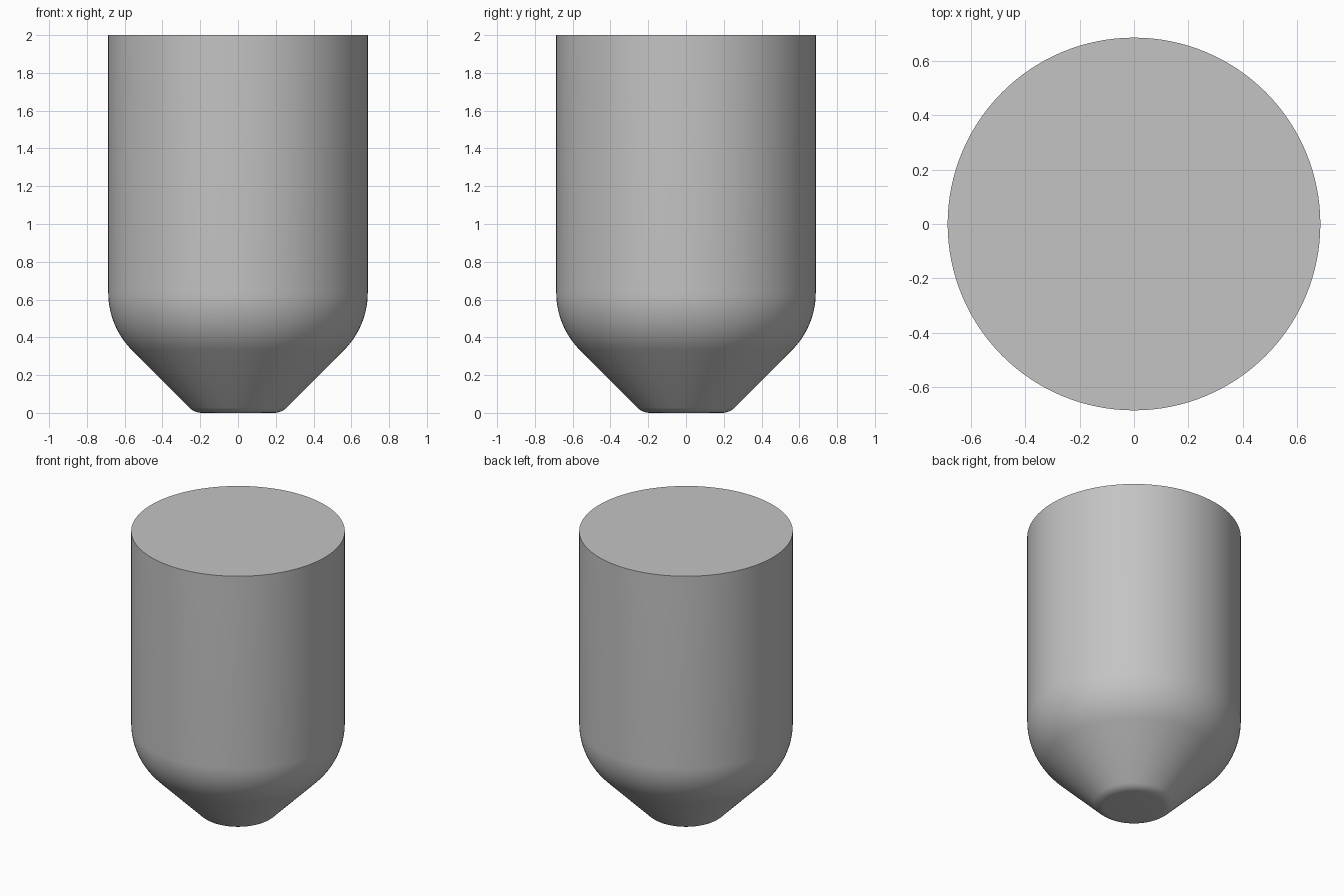
import bpy
import bmesh
from math import sin, cos, pi, radians

cube = bpy.data.objects.get("Cube")
if cube:
    bpy.data.objects.remove(cube, do_unlink=True)

RADIUS, HEIGHT = 0.687, 2.0
SHOULDER_R, SHOULDER_Z = 0.43, 0.636   # large fillet between wall and cone
TIP_R, TIP_FLAT = 0.097, 0.19          # small fillet around the flat tip
SEGMENTS = 128


def arc(r, z, radius, start, end, steps):
    """Profile points along an arc, angles in degrees."""
    angles = [radians(start + (end - start) * i / steps) for i in range(steps + 1)]
    return [(r + radius * cos(a), z + radius * sin(a)) for a in angles]


# Half profile from the tip up to the top centre
profile = [(0, 0)]
profile += arc(TIP_FLAT, TIP_R, TIP_R, -90, -45, 6)
profile += arc(RADIUS - SHOULDER_R, SHOULDER_Z, SHOULDER_R, -45, 0, 14)
profile += [(RADIUS, HEIGHT), (0, HEIGHT)]

# Revolve the profile into a closed body
bm = bmesh.new()
verts = [bm.verts.new((r, 0, z)) for r, z in profile]
edges = [bm.edges.new(pair) for pair in zip(verts, verts[1:])]
bmesh.ops.spin(bm, geom=verts + edges, cent=(0, 0, 0), axis=(0, 0, 1),
               angle=2 * pi, steps=SEGMENTS, use_merge=True)
bmesh.ops.remove_doubles(bm, verts=bm.verts, dist=0.0001)
bmesh.ops.recalc_face_normals(bm, faces=bm.faces)
mesh = bpy.data.meshes.new("tapered_body")
bm.to_mesh(mesh)
bm.free()

body = bpy.data.objects.new("tapered_body", mesh)
bpy.context.collection.objects.link(body)

# Plain grey
grey = bpy.data.materials.new("light_grey")
grey.use_nodes = True
colour = (0.55, 0.55, 0.55, 1)
grey.diffuse_color = colour
grey.node_tree.nodes["Principled BSDF"].inputs["Base Color"].default_value = colour
mesh.materials.append(grey)

# Smooth sides, sharp top rim
bpy.ops.object.select_all(action="DESELECT")
body.select_set(True)
bpy.context.view_layer.objects.active = body
bpy.ops.object.shade_smooth_by_angle(angle=radians(30))
